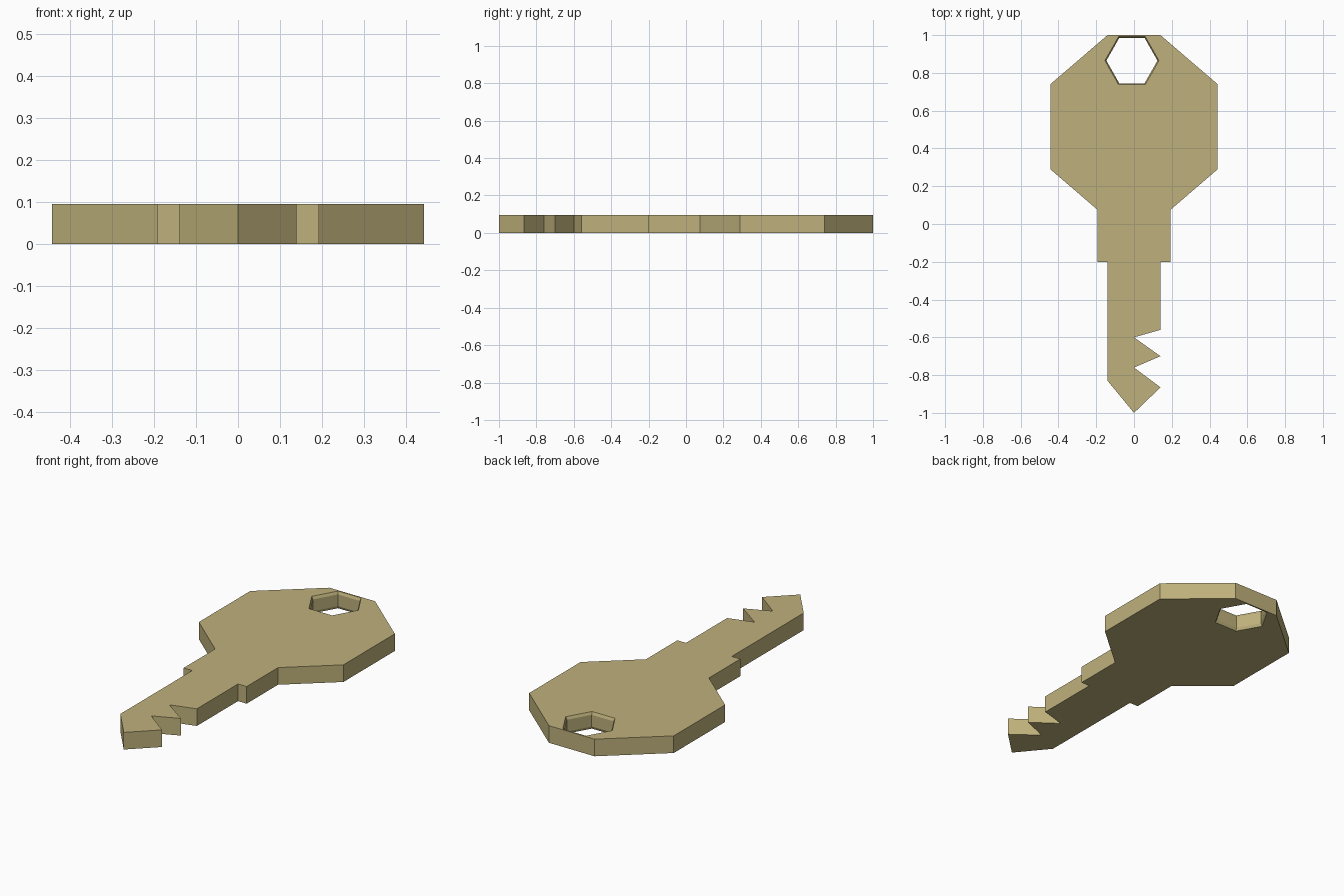
import bpy, bmesh

if "Cube" in bpy.data.objects:
    bpy.data.objects.remove(bpy.data.objects["Cube"])

HEIGHT = 0.095

brass = bpy.data.materials.new("dull brass")
brass.diffuse_color = (0.52, 0.44, 0.20, 1)
brass.use_nodes = True
brass.node_tree.nodes["Principled BSDF"].inputs["Base Color"].default_value = brass.diffuse_color


def add_object(name, bm):
    bmesh.ops.recalc_face_normals(bm, faces=bm.faces)
    mesh = bpy.data.meshes.new(name)
    bm.to_mesh(mesh)
    bm.free()
    mesh.materials.append(brass)
    obj = bpy.data.objects.new(name, mesh)
    bpy.context.collection.objects.link(obj)
    return obj


def loft(name, rings):
    """Join rings of points with side walls and cap both ends."""
    bm = bmesh.new()
    loops = [[bm.verts.new(p) for p in ring] for ring in rings]
    n = len(loops[0])
    for a, b in zip(loops, loops[1:]):
        for i in range(n):
            j = (i + 1) % n
            bm.faces.new((a[i], a[j], b[j], b[i]))
    bm.faces.new(loops[0][::-1])
    bm.faces.new(loops[-1])
    return add_object(name, bm)


# Key body: symmetric bow and collar, plain left blade edge, toothed right edge
bow = [(0.14, -0.2), (0.193, -0.2), (0.193, 0.075), (0.443, 0.29), (0.443, 0.74), (0.14, 1.0)]
teeth = [(0, -1.0), (0.14, -0.865), (0, -0.76), (0.14, -0.7), (0, -0.6), (0.14, -0.56)]
outline = teeth + bow + [(-x, y) for x, y in reversed(bow)] + [(-0.14, -0.83)]
key = loft("key_body", [[(x, y, z) for x, y in outline] for z in (0, HEIGHT)])

# Six-sided ring hole, very slightly narrower in the middle
hexagon = [(-0.143, 0), (-0.071, -0.127), (0.071, -0.127),
           (0.143, 0), (0.071, 0.127), (-0.071, 0.127)]
levels = [(-0.02, 1), (0, 1), (0.015, 0.945), (HEIGHT - 0.015, 0.945), (HEIGHT, 1), (HEIGHT + 0.02, 1)]
cutter = loft("ring_hole_cutter",
              [[(-0.011 + x * s, 0.865 + y * s, z) for x, y in hexagon] for z, s in levels])
cutter.hide_render = True
cutter.hide_viewport = True

hole = key.modifiers.new("ring hole", 'BOOLEAN')
hole.operation = 'DIFFERENCE'
hole.solver = 'EXACT'
hole.object = cutter
